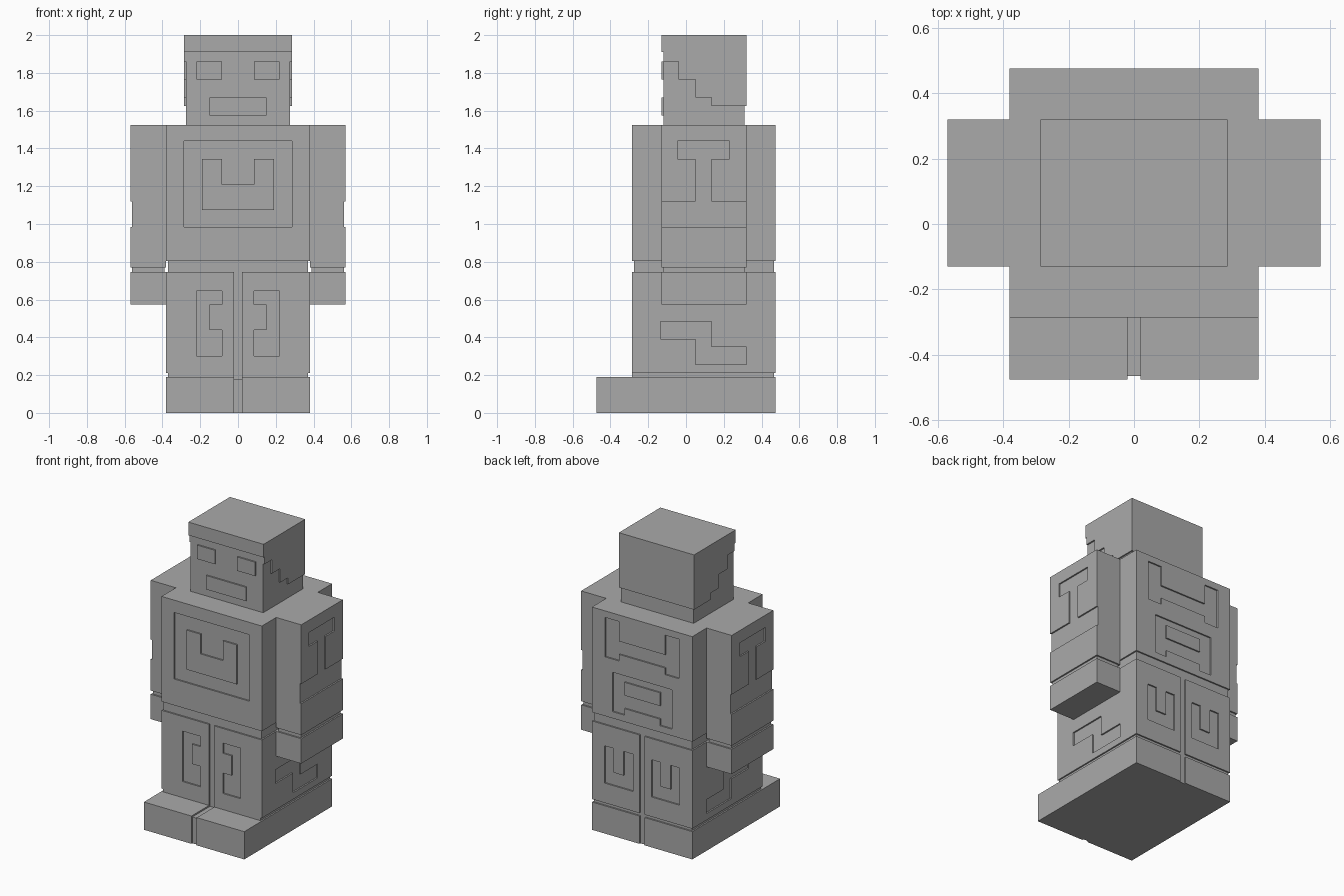
import bpy
import bmesh

cube = bpy.data.objects.get("Cube")
if cube:
    bpy.data.objects.remove(cube, do_unlink=True)

D = 0.01  # engraving depth

grey = bpy.data.materials.new("plain grey")
grey.use_nodes = True
COLOUR = (0.4, 0.4, 0.4, 1)
grey.diffuse_color = COLOUR
grey.node_tree.nodes["Principled BSDF"].inputs["Base Color"].default_value = COLOUR


def prism(name, pts, axis, a, b):
    """Extrude a flat outline along an axis from a to b."""
    place = {"x": lambda p, v: (v, p[0], p[1]), "y": lambda p, v: (p[0], v, p[1])}[axis]
    bm = bmesh.new()
    low = [bm.verts.new(place(p, a)) for p in pts]
    high = [bm.verts.new(place(p, b)) for p in pts]
    bm.faces.new(low)
    bm.faces.new(high)
    for i in range(len(pts)):
        j = (i + 1) % len(pts)
        bm.faces.new((low[i], low[j], high[j], high[i]))
    bmesh.ops.recalc_face_normals(bm, faces=bm.faces)
    mesh = bpy.data.meshes.new(name)
    bm.to_mesh(mesh)
    bm.free()
    mesh.materials.append(grey)
    obj = bpy.data.objects.new(name, mesh)
    bpy.context.collection.objects.link(obj)
    return obj


def rect(u0, u1, v0, v1):
    return [(u0, v0), (u1, v0), (u1, v1), (u0, v1)]


def box(name, x0, x1, y0, y1, z0, z1):
    return prism(name, rect(x0, x1, z0, z1), "y", y0, y1)


def carve(obj, pts, axis, surface, side):
    """Cut an outline D deep into the face at surface, facing side (+1 or -1)."""
    a, b = sorted((surface - side * D, surface + side * 0.05))
    cutter = prism("cutter", pts, axis, a, b)
    mod = obj.modifiers.new("engrave", "BOOLEAN")
    mod.operation, mod.solver, mod.object = "DIFFERENCE", "EXACT", cutter
    graph = bpy.context.evaluated_depsgraph_get()
    result = bpy.data.meshes.new_from_object(obj.evaluated_get(graph))
    obj.modifiers.clear()
    obj.data = result
    bpy.data.objects.remove(cutter, do_unlink=True)


def plate(name, pts, axis, surface, side):
    """Fill part of an engraving back up to the surface."""
    a, b = sorted((surface - side * D * 1.5, surface))
    return prism(name, pts, axis, a, b)


def mirrored(pts):
    return [(-u, v) for u, v in reversed(pts)]


# Main depths and widths
BODY_X, HEAD_X, ARM_X = 0.38, 0.285, 0.57
FRONT, BACK, TOE = -0.285, 0.475, -0.475
THIN_F, THIN_B = -0.13, 0.32

# Head: hair stands proud of the face, sides and neck
head = box("head", -HEAD_X, HEAD_X, THIN_F, THIN_B, 1.525, 2)
carve(head, rect(-0.4, 0.4, 1.45, 1.91), "y", THIN_F, -1)
carve(head, rect(-0.4, 0.4, 1.45, 1.625), "y", THIN_B, 1)
hairline = [(-0.2, 1.86), (-0.04, 1.86), (-0.04, 1.765), (0.05, 1.765), (0.05, 1.67),
            (0.135, 1.67), (0.135, 1.625), (0.4, 1.625), (0.4, 1.45), (-0.2, 1.45)]
for s in (-1, 1):
    carve(head, hairline, "x", s * HEAD_X, s)
eye = rect(0.085, 0.22, 1.765, 1.86)
plate("left_eye", eye, "y", THIN_F, -1)
plate("right_eye", mirrored(eye), "y", THIN_F, -1)
plate("mouth", rect(-0.15, 0.15, 1.575, 1.67), "y", THIN_F, -1)

# Torso: framed emblem in front, two engraved shapes behind
torso = box("torso", -BODY_X, BODY_X, FRONT, BACK, 0.805, 1.525)
carve(torso, rect(-0.285, 0.285, 0.985, 1.44), "y", FRONT, -1)
half = [(0.085, 1.21), (0.085, 1.345), (0.19, 1.345), (0.19, 1.075)]
plate("chest_emblem", half + mirrored(half), "y", FRONT, -1)
half = [(0.175, 1.345), (0.175, 1.48), (0.28, 1.48), (0.28, 1.21), (0.175, 1.21), (0.175, 1.255)]
carve(torso, half + mirrored(half), "y", BACK, 1)
half = [(0.225, 1.12), (0.225, 0.85), (0.135, 0.85), (0.135, 0.895)]
carve(torso, half + mirrored(half), "y", BACK, 1)
plate("back_emblem_centre", rect(-0.135, 0.135, 0.985, 1.075), "y", BACK, 1)

# Waist groove
box("waist", -BODY_X + D, BODY_X - D, FRONT + D, BACK - D, 0.745, 0.805)

# Legs with a shallow centre slit and engraved shapes
legs = box("legs", -BODY_X, BODY_X, FRONT, BACK, 0.19, 0.745)
slit = rect(-0.02, 0.02, -0.05, 0.8)
front_mark = [(0.085, 0.645), (0.22, 0.645), (0.22, 0.3), (0.085, 0.3),
              (0.085, 0.44), (0.15, 0.44), (0.15, 0.575), (0.085, 0.575)]
back_mark = [(0.07, 0.6), (0.07, 0.345), (0.285, 0.345), (0.285, 0.6),
             (0.215, 0.6), (0.215, 0.435), (0.14, 0.435), (0.14, 0.6)]
side_mark = [(-0.135, 0.485), (0.135, 0.485), (0.135, 0.35), (0.32, 0.35),
             (0.32, 0.255), (0.05, 0.255), (0.05, 0.39), (-0.135, 0.39)]
ankle = rect(-0.6, 0.6, 0.15, 0.21)
for surface, side, mark in ((FRONT, -1, front_mark), (BACK, 1, back_mark)):
    carve(legs, slit, "y", surface, side)
    carve(legs, mark, "y", surface, side)
    carve(legs, mirrored(mark), "y", surface, side)
carve(legs, ankle, "y", BACK, 1)
for s in (-1, 1):
    carve(legs, side_mark, "x", s * BODY_X, s)
    carve(legs, ankle, "x", s * BODY_X, s)

# Feet, with the slit running over the toes
feet = box("feet", -BODY_X, BODY_X, TOE, BACK, 0, 0.19)
carve(feet, slit, "y", TOE, -1)
carve(feet, slit, "y", BACK, 1)
toe_gap = rect(-0.02, 0.02, 0.19 - D, 0.25)
a = prism("cutter", toe_gap, "y", TOE - 0.1, FRONT + D)
mod = feet.modifiers.new("toe_gap", "BOOLEAN")
mod.operation, mod.solver, mod.object = "DIFFERENCE", "EXACT", a
mesh = bpy.data.meshes.new_from_object(feet.evaluated_get(bpy.context.evaluated_depsgraph_get()))
feet.modifiers.clear()
feet.data = mesh
bpy.data.objects.remove(a, do_unlink=True)

# Arms: sleeve, wrist groove and hand
sleeve_mark = [(-0.045, 1.44), (0.23, 1.44), (0.23, 1.345), (0.135, 1.345), (0.135, 1.12),
               (0.4, 1.12), (0.4, 0.985), (-0.2, 0.985), (-0.2, 1.12), (0.05, 1.12),
               (0.05, 1.345), (-0.045, 1.345)]
for name, s in (("left", 1), ("right", -1)):
    x0, x1 = sorted((s * BODY_X, s * ARM_X))
    sleeve = box(name + "_sleeve", x0, x1, THIN_F, THIN_B, 0.77, 1.525)
    carve(sleeve, sleeve_mark, "x", s * ARM_X, s)
    box(name + "_wrist", x0 + D, x1 - D, THIN_F + D, THIN_B - D, 0.745, 0.77)
    box(name + "_hand", x0, x1, THIN_F, THIN_B, 0.575, 0.745)
